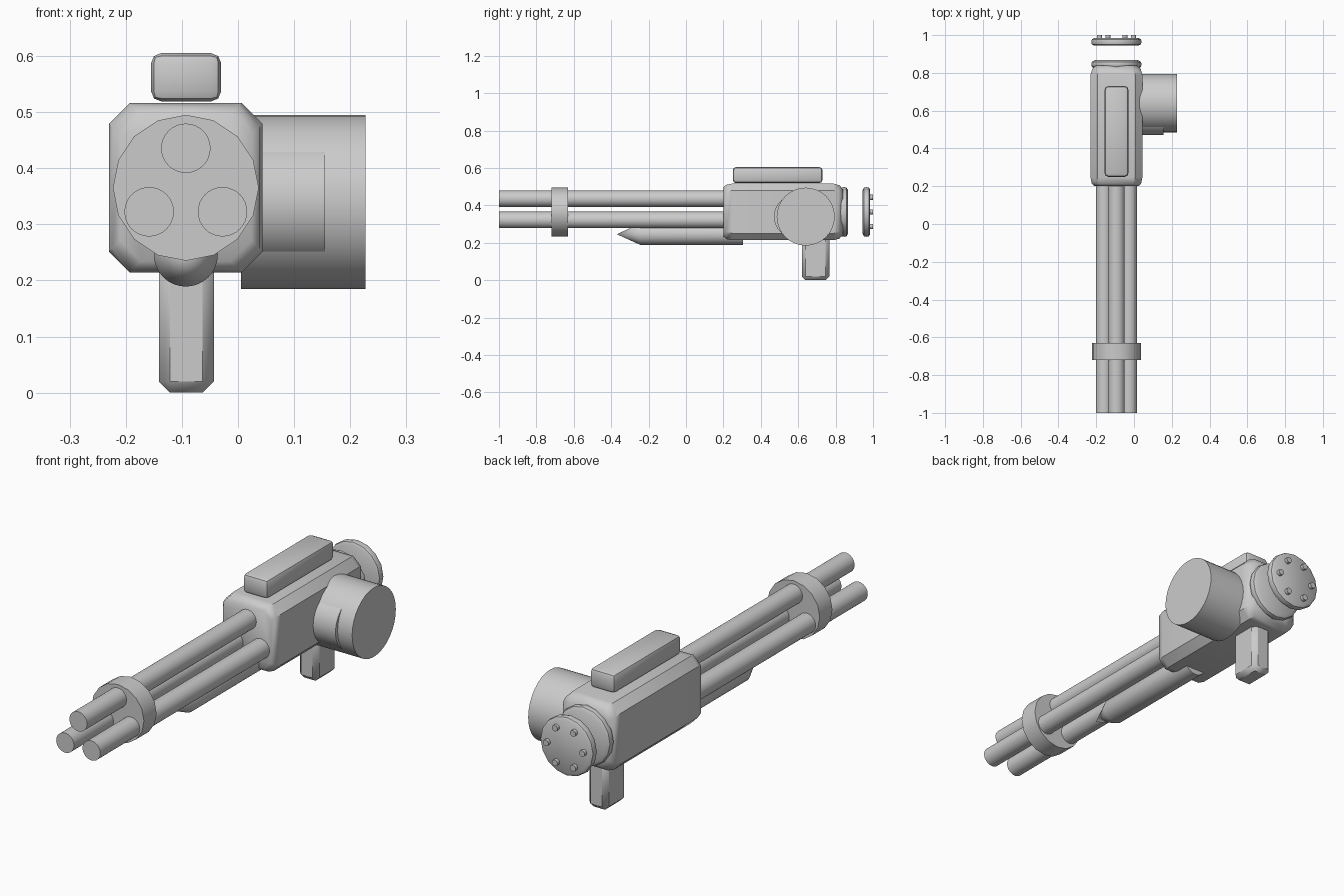
import bpy, bmesh
from math import radians, cos, sin, tau
from mathutils import Vector

cube = bpy.data.objects.get("Cube")
if cube:
    bpy.data.objects.remove(cube, do_unlink=True)

metal = bpy.data.materials.new("plain grey metal")
metal.use_nodes = True
GREY = (0.6, 0.6, 0.6, 1)
metal.diffuse_color = GREY
metal.node_tree.nodes["Principled BSDF"].inputs["Base Color"].default_value = GREY

CX, CZ = -0.093, 0.365  # main axis, running along y


def finish(name, bm, angle=40):
    """Turn a bmesh into a shaded object."""
    bmesh.ops.remove_doubles(bm, verts=bm.verts, dist=1e-5)
    bmesh.ops.recalc_face_normals(bm, faces=bm.faces)
    mesh = bpy.data.meshes.new(name)
    bm.to_mesh(mesh)
    bm.free()
    mesh.materials.append(metal)
    obj = bpy.data.objects.new(name, mesh)
    bpy.context.collection.objects.link(obj)
    bpy.ops.object.select_all(action='DESELECT')
    obj.select_set(True)
    bpy.context.view_layer.objects.active = obj
    bpy.ops.object.shade_smooth_by_angle(angle=radians(angle))
    return obj


def loft(name, rings, angle=40):
    """Skin a row of equal-length point rings and cap both ends."""
    bm = bmesh.new()
    loops = [[bm.verts.new(p) for p in ring] for ring in rings]
    n = len(loops[0])
    for a, b in zip(loops, loops[1:]):
        for i in range(n):
            j = (i + 1) % n
            bm.faces.new((a[i], a[j], b[j], b[i]))
    bm.faces.new(loops[0])
    bm.faces.new(loops[-1])
    return finish(name, bm, angle)


def lathe(name, profile, centre, axis='Y', sides=32):
    """Revolve (radius, position) pairs around an axis through centre."""
    rings = []
    for r, t in profile:
        ring = []
        for i in range(sides):
            u, v = r * sin(tau * i / sides), r * cos(tau * i / sides)
            if axis == 'Y':
                ring.append((centre[0] + u, t, centre[1] + v))
            else:
                ring.append((t, centre[0] + u, centre[1] + v))
        rings.append(ring)
    return loft(name, rings)


def block(name, low, high, bevel, segments=1):
    """Box between two corners with bevelled edges."""
    low, high = Vector(low), Vector(high)
    bm = bmesh.new()
    bmesh.ops.create_cube(bm, size=1)
    for v in bm.verts:
        v.co = (low + high) / 2 + v.co * (high - low)
    bmesh.ops.bevel(bm, geom=bm.edges[:], offset=bevel, segments=segments,
                    affect='EDGES', profile=0.5)
    return finish(name, bm)


def chamfered_ring(y, inset, cut=0.037):
    """Eight-sided housing section at y."""
    w, h = 0.137 - inset, 0.151 - inset
    quarter = [(w, h - cut), (w - cut, h)]
    right = quarter + [(-x, z) for x, z in reversed(quarter)]
    return [(CX + x, y, CZ + z) for x, z in right + [(-x, -z) for x, z in right]]


# Housing with drawn-in ends
loft("housing", [chamfered_ring(y, d) for y, d in
                 ((0.2, 0.02), (0.215, 0.006), (0.245, 0), (0.79, 0),
                  (0.82, 0.008), (0.84, 0.03))])

# Three barrels and the clamp around them
for i, label in enumerate(("top", "left", "right")):
    a = tau * i / 3
    lathe(label + "_barrel", [(0.044, -1), (0.044, 0.22)],
          (CX + 0.0755 * sin(a), CZ - 0.005 + 0.0755 * cos(a)))
lathe("barrel_clamp", [(0.13, -0.72), (0.13, -0.63)], (CX, CZ), sides=16)

# Pointed tube below the barrels
lathe("pointed_lower_tube", [(0, -0.37), (0.057, -0.245), (0.057, 0.305)],
      (CX, 0.246))

# Top rail and grip
block("top_rail", (-0.155, 0.25, 0.519), (-0.03, 0.73, 0.605), 0.018, 2)
block("grip", (-0.141, 0.62, 0), (-0.043, 0.767, 0.28), 0.02)

# Side drum and its forward bulge
lathe("side_drum", [(0.155, 0.005), (0.155, 0.227)], (0.64, 0.34), 'X')
lathe("drum_bulge", [(0.114, 0.01), (0.114, 0.155)], (0.584, 0.34), 'X')

# Rounded rear collar and the separate end disc
lathe("rear_collar", [(0.115, 0.82), (0.13, 0.832), (0.133, 0.845),
                      (0.13, 0.858), (0.115, 0.867)], (CX, CZ), sides=16)
lathe("end_disc", [(0.118, 0.945), (0.13, 0.951), (0.133, 0.964),
                   (0.13, 0.978), (0.118, 0.985)], (CX, CZ), sides=16)

# Six studs on the end disc
for i in range(6):
    a = tau * i / 6
    lathe(f"stud_{i + 1}", [(0.014, 0.98), (0.014, 1)],
          (CX + 0.09 * cos(a), CZ + 0.09 * sin(a)), sides=12)
